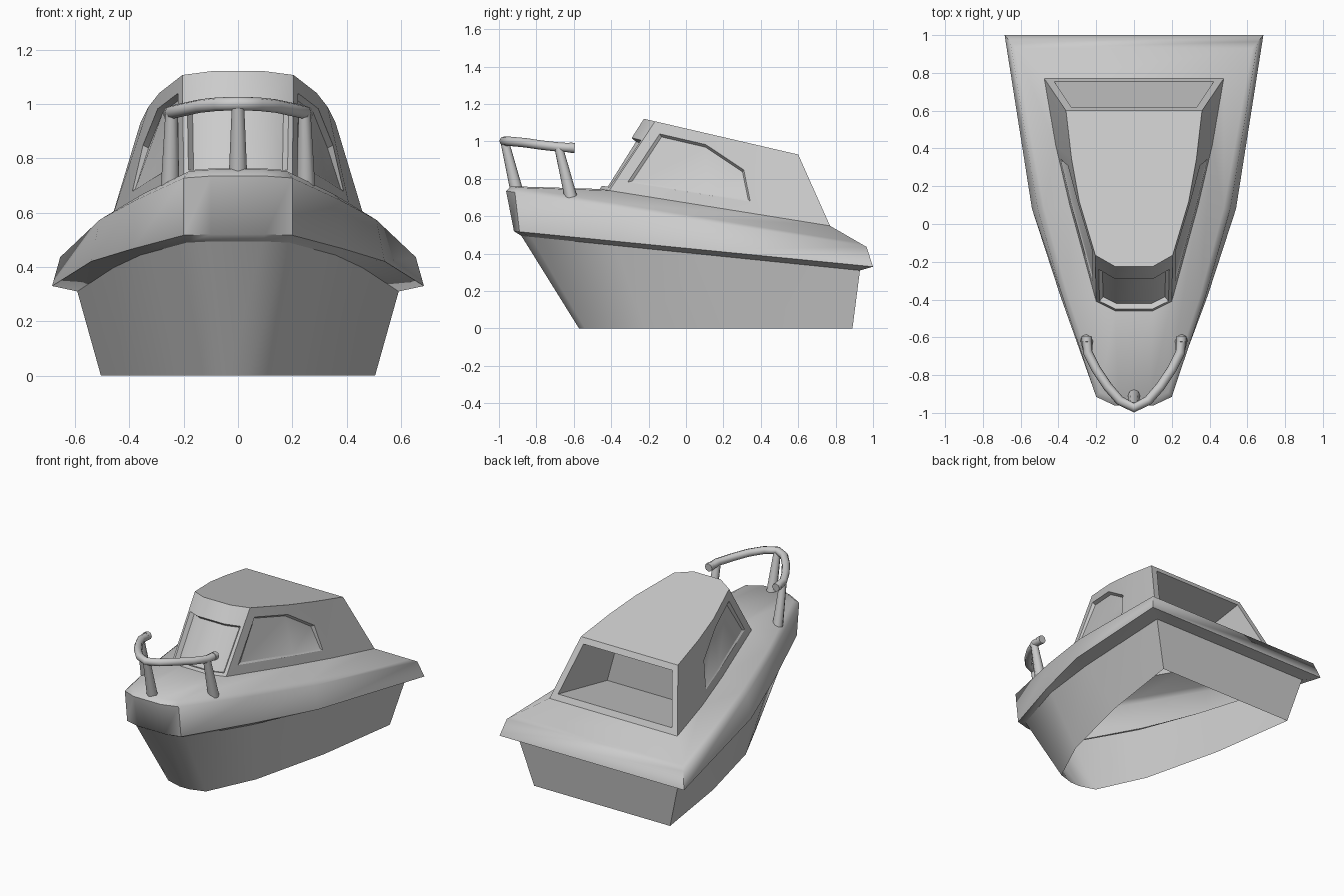
import bpy, bmesh
from math import radians
from mathutils import Vector

if "Cube" in bpy.data.objects:
    bpy.data.objects.remove(bpy.data.objects["Cube"])


def ring(bm, half, z0, k):
    # mirrored outline, running bow -> stern -> bow, lying on the plane z = z0 + k*y
    pts = half + [(-x, y) for x, y in reversed(half)]
    return [bm.verts.new((x, y, z0 + k * y)) for x, y in pts]


def loft(bm, rings):
    walls = []
    for lo, hi in zip(rings, rings[1:]):
        n = len(lo)
        walls.append([bm.faces.new((lo[i], lo[(i + 1) % n], hi[(i + 1) % n], hi[i])) for i in range(n)])
    return walls


def finish(bm, name, angle=30):
    bm.normal_update()
    me = bpy.data.meshes.new(name)
    bm.to_mesh(me)
    bm.free()
    ob = bpy.data.objects.new(name, me)
    bpy.context.collection.objects.link(ob)
    bpy.ops.object.select_all(action='DESELECT')
    ob.select_set(True)
    bpy.context.view_layer.objects.active = ob
    bpy.ops.object.shade_smooth_by_angle(angle=radians(angle))
    return ob


def inset(bm, faces, thick, depth=0.0):
    bm.normal_update()
    bmesh.ops.inset_region(bm, faces=faces, thickness=thick, depth=depth,
                           use_even_offset=True, use_boundary=True)
    return list({v for f in faces for v in f.verts})


def tube(name, pts, radii):
    cu = bpy.data.curves.new(name, 'CURVE')
    cu.dimensions = '3D'
    cu.bevel_depth = 1.0
    cu.bevel_resolution = 2
    cu.use_fill_caps = True
    sp = cu.splines.new('POLY')
    sp.points.add(len(pts) - 1)
    for p, co, r in zip(sp.points, pts, radii):
        p.co = (*co, 1)
        p.radius = r
    ob = bpy.data.objects.new(name, cu)
    bpy.context.collection.objects.link(ob)
    return ob


# outlines (half, bow to stern) with plane height and slope
hull_bottom = ([(.035, -.572), (.14, -.54), (.29, -.22), (.42, .31), (.505, .89)], 0, 0)
hull_top = ([(.09, -.88), (.19, -.83), (.36, -.38), (.46, .08), (.592, .93)], .405, -.102)
band_bottom = ([(.1, -.92), (.2, -.89), (.39, -.38), (.54, .08), (.685, 1.0)], .429, -.099)
band_top = ([(.1, -.962), (.2, -.915), (.38, -.38), (.51, .08), (.655, .965)], .586, -.155)
deck_edge = ([(.08, -.935), (.18, -.89), (.35, -.38), (.475, .08), (.625, .93)], .608, -.163)
cabin_base = ([(.1, -.46), (.2, -.41), (.34, .1), (.415, .42), (.475, .77)], .672, -.16)
roof = ([(.1, -.225), (.205, -.165), (.29, .12), (.33, .34), (.36, .6)], 1.069, -.232)

# hull shell, open underneath, with a rounded bow
bm = bmesh.new()
loft(bm, [ring(bm, *o) for o in (hull_bottom, hull_top)])
finish(bm, "hull", 60)

# deck with overhanging side band
bm = bmesh.new()
loft(bm, [ring(bm, *o) for o in (hull_top, band_bottom, band_top, deck_edge, cabin_base)])
finish(bm, "deck", 50)

# cabin walls and roof
bm = bmesh.new()
base, top = ring(bm, *cabin_base), ring(bm, *roof)
wall = loft(bm, [base, top])[0]
bm.faces.new(top)

# windscreen recess under a deep header
front = [wall[8], wall[9], wall[0]]
for v in inset(bm, front, .02):
    if v.co.z > .95:
        v.co += Vector((0, -.055, -.085))
inset(bm, front, .006, -.03)

# side window recesses with a sloping rear corner, shallower along the sill
for side in ([wall[1], wall[2]], [wall[6], wall[7]]):
    vs = inset(bm, side, .06)
    rear = sorted((v for v in vs if v.co.y > .25), key=lambda v: v.co.z)
    rear[-1].co = rear[-1].co.lerp(rear[0].co, .35)
    for v in inset(bm, side, .012, -.02):
        if v.co.z < .83:
            v.co.x += .013 if v.co.x > 0 else -.013

# open cockpit pocket at the back, with an upright front wall
inset(bm, [wall[4]], .04)
pocket = bmesh.ops.extrude_face_region(bm, geom=[wall[4]])
for v in (g for g in pocket["geom"] if isinstance(g, bmesh.types.BMVert)):
    v.co = Vector((v.co.x * .92, .28, v.co.z - .08))
if wall[4].is_valid:
    bm.faces.remove(wall[4])
finish(bm, "cabin", 32)

# bow rail and its posts
half = [(.25, -.6, .965), (.245, -.68, .97), (.2, -.77, .98), (.14, -.86, .993), (.075, -.935, 1.0)]
path = half + [(0, -.973, 1.002)] + [(-x, y, z) for x, y, z in reversed(half)]
tube("bow_rail", path, [.025] * len(path))
tube("bow_post_centre", [(0, -.905, .735), (0, -.967, .99)], [.034, .023])
for s, n in ((1, "right"), (-1, "left")):
    tube("bow_post_" + n, [(s * .25, -.615, .70), (s * .245, -.68, .965)], [.034, .023])
    tube("rail_end_" + n, [(s * .25, -.595, .965), (s * .25, -.625, .967)], [.027, .027])
